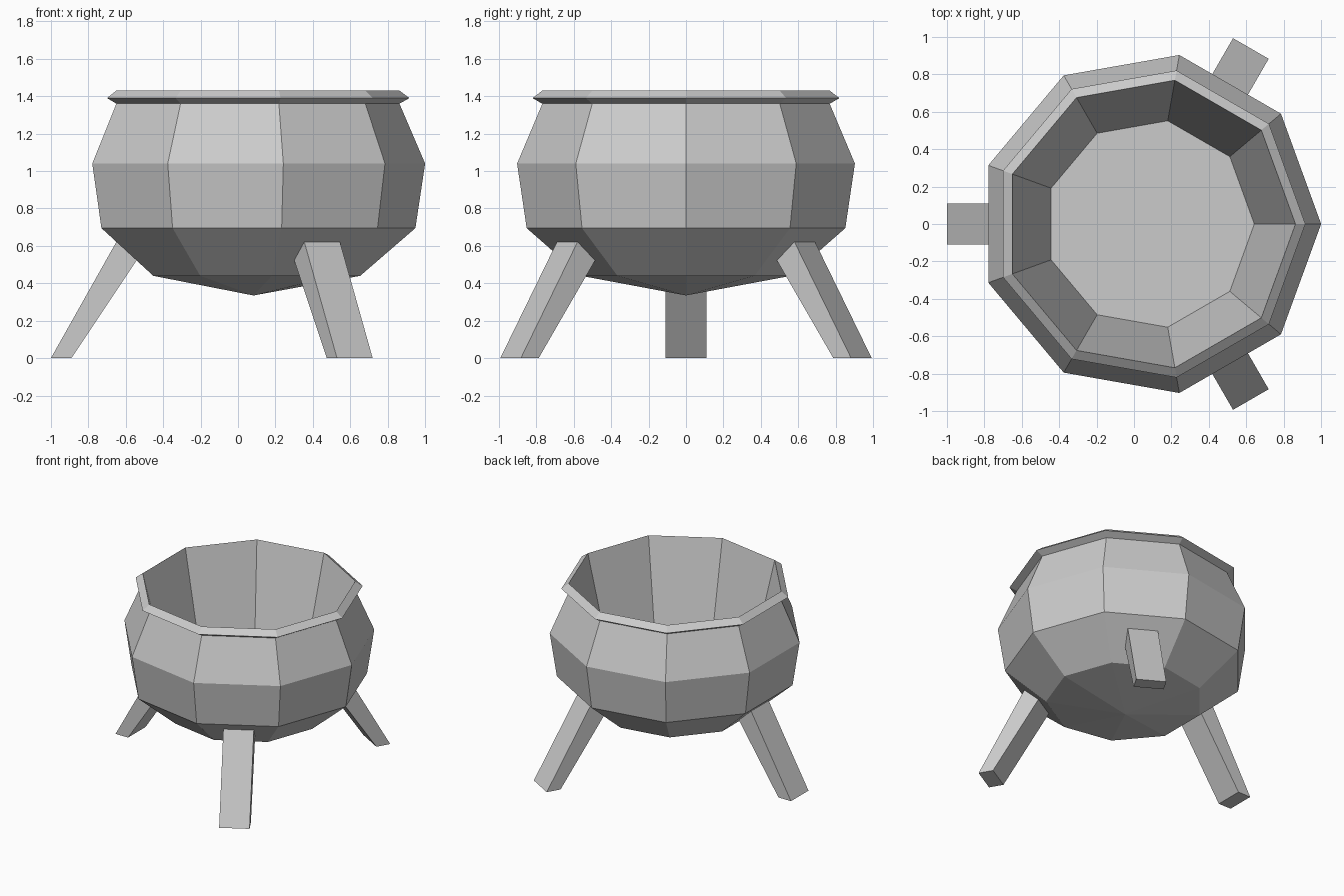
import bpy, bmesh
from math import sin, cos, pi, radians
from mathutils import Matrix, Vector

if "Cube" in bpy.data.objects:
    bpy.data.objects.remove(bpy.data.objects["Cube"])

SIDES = 9
CENTRE_X = 0.083


def finish(bm, name):
    bmesh.ops.recalc_face_normals(bm, faces=bm.faces)
    mesh = bpy.data.meshes.new(name)
    bm.to_mesh(mesh)
    bm.free()
    obj = bpy.data.objects.new(name, mesh)
    bpy.context.collection.objects.link(obj)
    return obj


# Cauldron: outer profile from the base up over the rim, then down inside (radius, z)
profile = [(0.57, 0.44), (0.865, 0.695), (0.917, 1.04), (0.78, 1.36),
           (0.833, 1.39), (0.78, 1.43), (0.56, 0.52)]
bm = bmesh.new()
rings = []
for r, z in profile:
    angles = [2 * pi * i / SIDES for i in range(SIDES)]
    rings.append([bm.verts.new((CENTRE_X + r * cos(a), r * sin(a), z)) for a in angles])
for lower, upper in zip(rings, rings[1:]):
    for i in range(SIDES):
        j = (i + 1) % SIDES
        bm.faces.new((lower[i], lower[j], upper[j], upper[i]))
# Pointed underside and flat inner floor
tip = bm.verts.new((CENTRE_X, 0, 0.335))
for i in range(SIDES):
    bm.faces.new((tip, rings[0][(i + 1) % SIDES], rings[0][i]))
bm.faces.new(rings[-1])
finish(bm, "cauldron_bowl")

# Three splayed legs: side outline (radial distance, z), extruded across the width
outline = [(1.083, 0), (0.973, 0), (0.575, 0.597), (0.70, 0.68)]
for name, angle in (("left_leg", 180), ("front_leg", -60), ("back_leg", 60)):
    bm = bmesh.new()
    side = bm.faces.new([bm.verts.new((r, -0.11, z)) for r, z in outline])
    ext = bmesh.ops.extrude_face_region(bm, geom=[side])
    moved = [v for v in ext["geom"] if isinstance(v, bmesh.types.BMVert)]
    bmesh.ops.translate(bm, verts=moved, vec=Vector((0, 0.22, 0)))
    placement = Matrix.Translation((CENTRE_X, 0, 0)) @ Matrix.Rotation(radians(angle), 4, 'Z')
    bmesh.ops.transform(bm, matrix=placement, verts=bm.verts)
    finish(bm, name)
